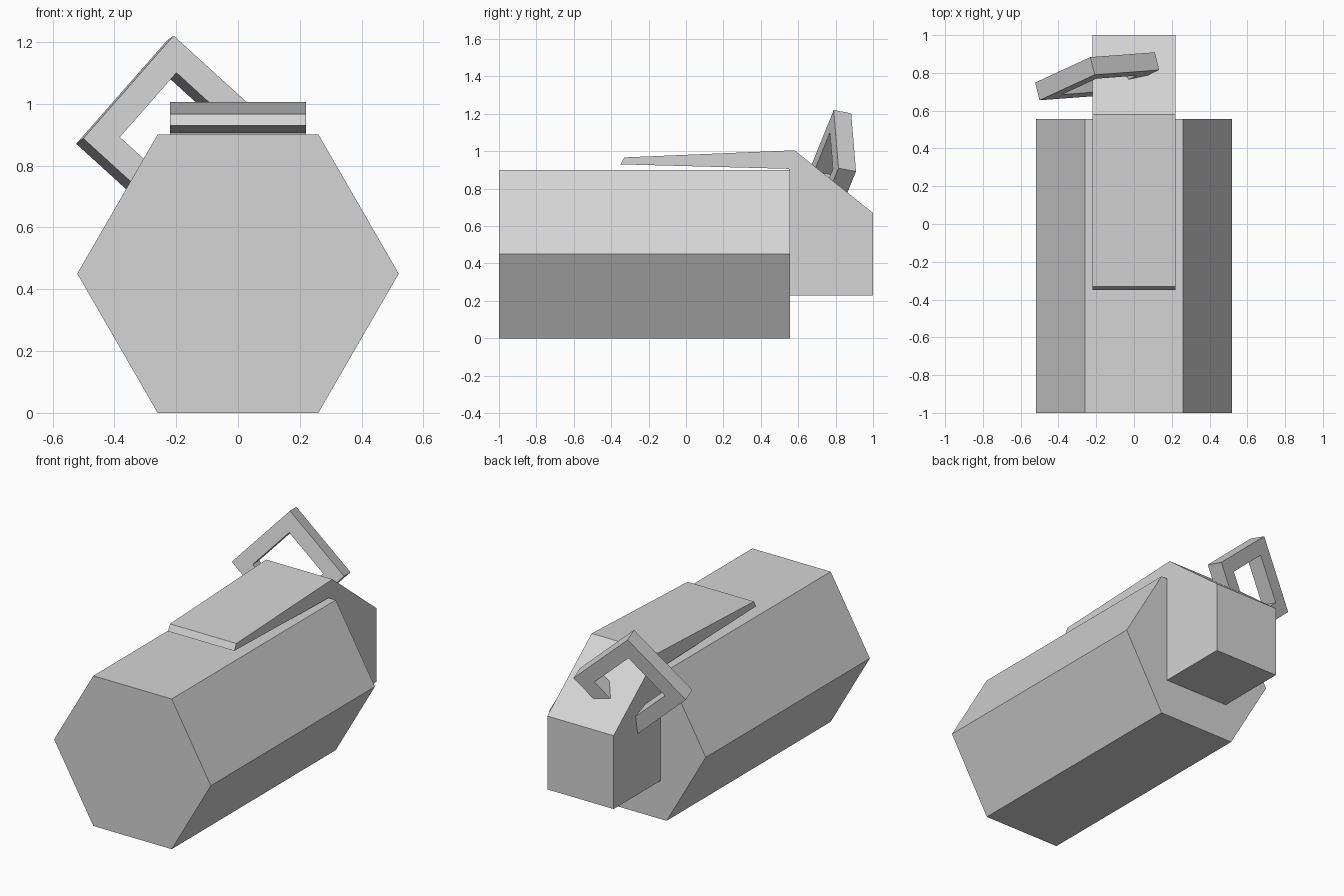
import bpy, bmesh, math
from mathutils import Vector, Matrix

cube = bpy.data.objects.get("Cube")
if cube:
    bpy.data.objects.remove(cube, do_unlink=True)

# One plain grey for everything
grey = bpy.data.materials.new("light grey")
grey.use_nodes = True
COLOUR = (0.66, 0.66, 0.66, 1)
grey.diffuse_color = COLOUR
grey.node_tree.nodes["Principled BSDF"].inputs["Base Color"].default_value = COLOUR


def finish(name, bm):
    bmesh.ops.recalc_face_normals(bm, faces=bm.faces)
    mesh = bpy.data.meshes.new(name)
    bm.to_mesh(mesh)
    bm.free()
    mesh.materials.append(grey)
    obj = bpy.data.objects.new(name, mesh)
    bpy.context.collection.objects.link(obj)
    return obj


def prism(name, points, depth):
    """Extrude a closed outline of 3D points along the depth vector."""
    bm = bmesh.new()
    face = bm.faces.new([bm.verts.new(p) for p in points])
    new = bmesh.ops.extrude_face_region(bm, geom=[face])["geom"]
    moved = [v for v in new if isinstance(v, bmesh.types.BMVert)]
    bmesh.ops.translate(bm, verts=moved, vec=Vector(depth))
    return finish(name, bm)


# Hexagonal body lying along y
R = 0.52
Z_MID = R * math.sin(math.radians(60))
hexagon = [(R * math.cos(math.radians(60 * i)), -1,
            Z_MID + R * math.sin(math.radians(60 * i))) for i in range(6)]
prism("body", hexagon, (0, 1.555, 0))

# End block with a long tapering lever over the body
HALF = 0.22
side = [(-0.35, 0.93), (-0.33, 0.967), (0.58, 1.005), (1.0, 0.67),
        (1.0, 0.23), (0.551, 0.23), (0.551, 0.906)]
prism("lever_block", [(-HALF, y, z) for y, z in side], (2 * HALF, 0, 0))

# Tilted square ring through the sloped face of the block
centre = Vector((-0.195, 0.782, 0.89))
up = Vector((-0.025, 0.055, 0.3245)).normalized()
across = Vector((0.315, 0.08, 0.0125))
across = (across - up * across.dot(up)).normalized()
axis = up.cross(across).normalized()
OUTER, INNER, THICK = 0.327, 0.205, 0.049
bm = bmesh.new()
loops = []
for i in range(4):
    d = Matrix.Rotation(math.pi / 2 * i, 3, axis) @ up
    loops.append([bm.verts.new(centre + d * r + axis * t)
                  for r, t in ((OUTER, -THICK), (OUTER, THICK),
                               (INNER, THICK), (INNER, -THICK))])
for i in range(4):
    a, b = loops[i], loops[(i + 1) % 4]
    for j in range(4):
        k = (j + 1) % 4
        bm.faces.new((a[j], a[k], b[k], b[j]))
finish("ring", bm)
